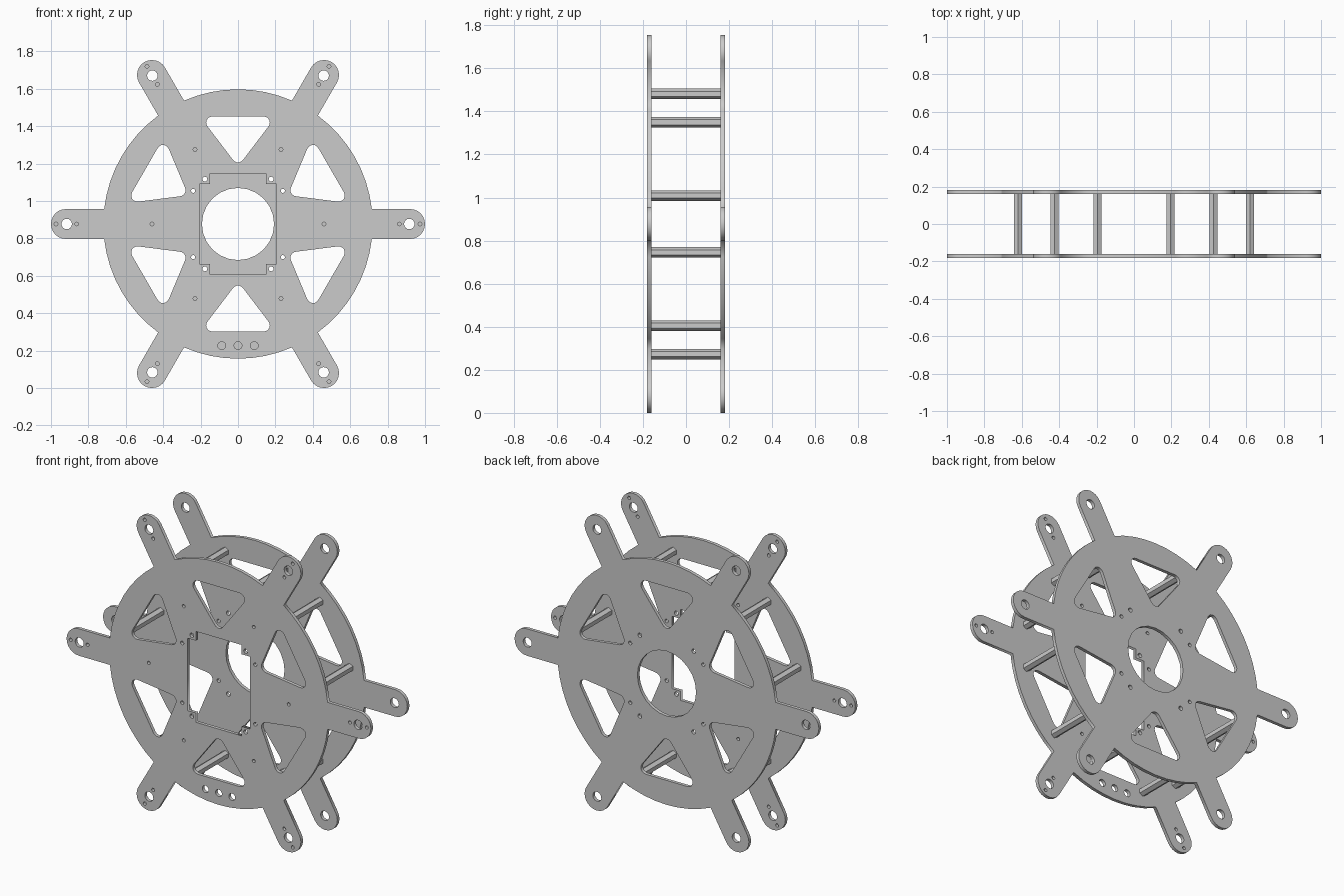
import bpy
import math
from math import sin, cos, pi, radians, asin

if "Cube" in bpy.data.objects:
    bpy.data.objects.remove(bpy.data.objects["Cube"])

CZ = 0.877      # height of the wheel centre
DISC = 0.72     # disc radius
ARM = 0.92      # distance of the rounded arm end centre
HALF = 0.08     # half width of an arm
PLATE_Y, THICK = 0.171, 0.02


def arc(cx, cy, r, a0, a1, n):
    return [(cx + r * cos(a0 + (a1 - a0) * i / n), cy + r * sin(a0 + (a1 - a0) * i / n))
            for i in range(n + 1)]


def circle(cx, cy, r, n=16):
    return arc(cx, cy, r, 0, 2 * pi, n)[:-1]


def turn(pts, a):
    return [(x * cos(a) - y * sin(a), x * sin(a) + y * cos(a)) for x, y in pts]


def outline():
    # disc with six round-ended arms
    pts = []
    da = asin(HALF / DISC)
    for k in range(6):
        arm = arc(ARM, 0, HALF, -pi / 2, pi / 2, 12)
        rim = arc(0, 0, DISC, da, radians(60) - da, 8)
        pts += turn(arm + rim, radians(60 * k))
    return pts


def window():
    # rounded triangle pointing to the centre, on the +x axis
    r = 0.033
    corners = [(0.362, 0), (0.542, -0.137), (0.542, 0.137)]
    pts = []
    for i in range(3):
        p, c, n = corners[i - 1], corners[i], corners[(i + 1) % 3]
        a0 = math.atan2(c[1] - p[1], c[0] - p[0]) - pi / 2
        a1 = math.atan2(n[1] - c[1], n[0] - c[0]) - pi / 2
        while a1 < a0:
            a1 += 2 * pi
        pts += arc(c[0], c[1], r, a0, a1, 6)
    return pts


def plate(name, y, loops):
    cu = bpy.data.curves.new(name, 'CURVE')
    cu.dimensions = '2D'
    cu.fill_mode = 'BOTH'
    cu.extrude = THICK / 2
    for pts in loops:
        s = cu.splines.new('POLY')
        s.points.add(len(pts) - 1)
        for p, (a, b) in zip(s.points, pts):
            p.co = (a, b, 0, 1)
        s.use_cyclic_u = True
    ob = bpy.data.objects.new(name, cu)
    bpy.context.collection.objects.link(ob)
    ob.location = (0, y, CZ)
    ob.rotation_euler = (pi / 2, 0, 0)
    bpy.ops.object.select_all(action='DESELECT')
    ob.select_set(True)
    bpy.context.view_layer.objects.active = ob
    bpy.ops.object.convert(target='MESH')


# cut-outs shared by both plates
shared = [outline()]
for k in range(6):
    a = radians(60 * k)
    shared.append(turn(window(), a + radians(30)))
    shared.append(turn(circle(0.916, 0, 0.028), a))
for sx in (-1, 1):
    for sz in (-1, 1):
        shared.append(circle(sx * 0.24, sz * 0.177, 0.011, 12))
        shared.append(circle(sx * 0.177, sz * 0.24, 0.013, 12))

# back plate: round centre opening
plate("back_plate", PLATE_Y, shared + [circle(0, 0, 0.193, 24)])

# front plate: stepped square opening, arm and spoke holes, cable holes
w, h, nw, nh = 0.205, 0.215, 0.15, 0.27
front = [[(w, -h), (w, h), (nw, h), (nw, nh), (-nw, nh), (-nw, h),
          (-w, h), (-w, -h), (-nw, -h), (-nw, -nh), (nw, -nh), (nw, -h)]]
for k in range(6):
    for d in (0.46, 0.862, 0.973):
        front.append(turn(circle(d, 0, 0.01, 12), radians(60 * k)))
for x in (-0.087, 0, 0.087):
    front.append(circle(x, -0.65, 0.021))
plate("front_plate", -PLATE_Y, shared + front)

# hexagonal spacer posts, a pair flanking each arm
for k in range(6):
    for s in (-12, 12):
        a = radians(60 * k + s)
        bpy.ops.mesh.primitive_cylinder_add(
            vertices=6, radius=0.0245, depth=2 * PLATE_Y - THICK,
            location=(0.635 * cos(a), 0, CZ + 0.635 * sin(a)), rotation=(pi / 2, 0, 0))
        bpy.context.object.name = "spacer_post"
